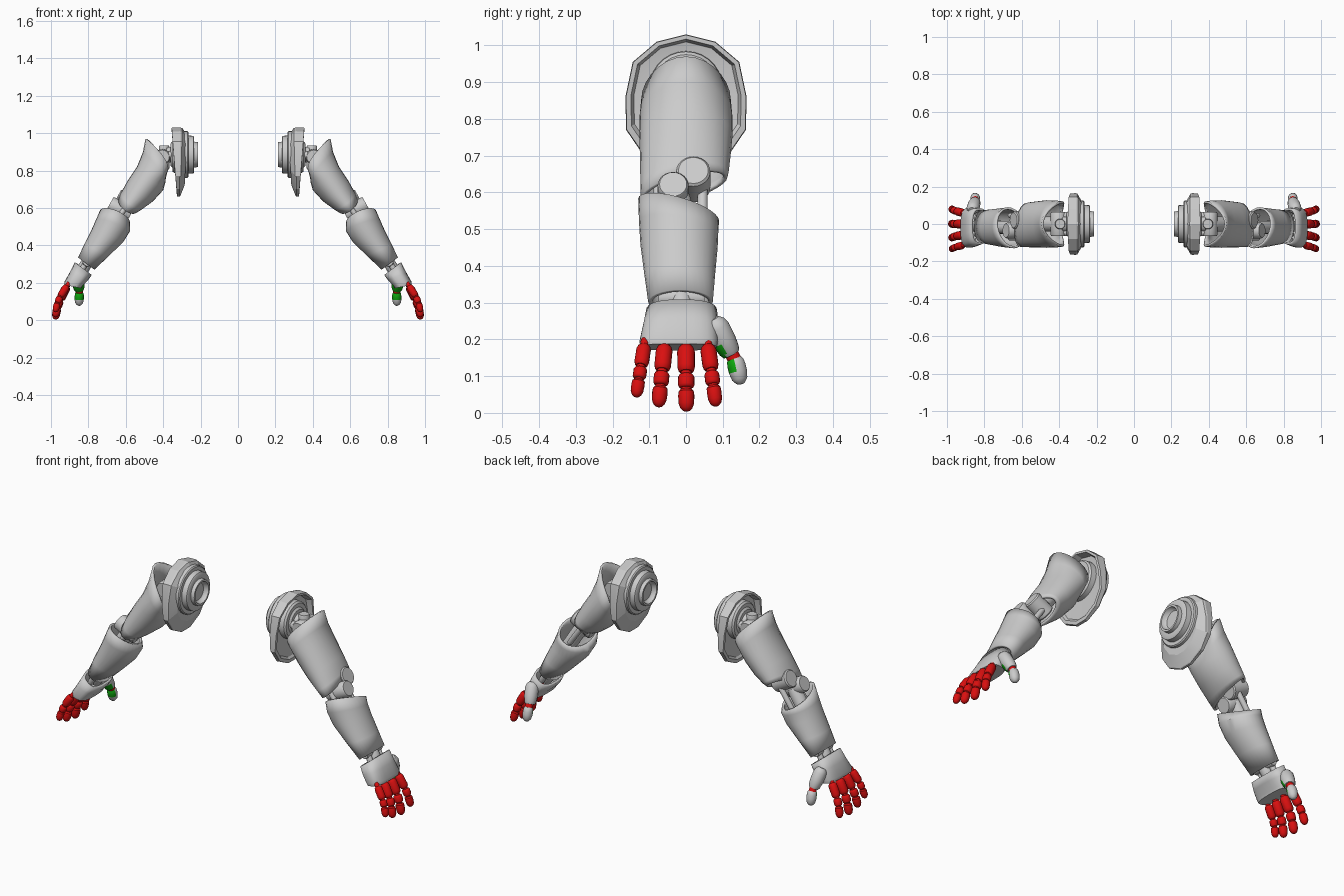
import bpy, bmesh, math
from mathutils import Vector

if "Cube" in bpy.data.objects:
    bpy.data.objects.remove(bpy.data.objects["Cube"])


def material(name, rgb):
    m = bpy.data.materials.new(name)
    m.use_nodes = True
    m.diffuse_color = (*rgb, 1)
    m.node_tree.nodes["Principled BSDF"].inputs["Base Color"].default_value = (*rgb, 1)
    return m


GREY = material("light_grey", (0.6, 0.6, 0.6))
RED = material("red", (0.7, 0.005, 0.005))
GREEN = material("green", (0.005, 0.4, 0.005))


def loft(bm, rings, cap_start=True, cap_end=True):
    """Skin a list of equal-length point rings."""
    rows = [[bm.verts.new(p) for p in ring] for ring in rings]
    n = len(rows[0])
    for a, b in zip(rows, rows[1:]):
        for i in range(n):
            j = (i + 1) % n
            bm.faces.new((a[i], a[j], b[j], b[i]))
    if cap_start:
        bm.faces.new(rows[0][::-1])
    if cap_end:
        bm.faces.new(rows[-1])


def lathe(bm, p0, p1, profile, n=20):
    """Turn (fraction along axis, radius) pairs about the axis p0-p1."""
    p0, p1 = Vector(p0), Vector(p1)
    q = (p1 - p0).to_track_quat('Z', 'Y')
    rings = []
    for t, r in profile:
        c = p0.lerp(p1, t)
        rings.append([c + q @ Vector((r * math.cos(k * math.tau / n),
                                      r * math.sin(k * math.tau / n), 0)) for k in range(n)])
    loft(bm, rings)


def rod(bm, p0, p1, r, n=20):
    lathe(bm, p0, p1, [(0, r * 0.88), (0.06, r), (0.94, r), (1, r * 0.88)], n)


def section(outer, inner, w, yc=0, slant=0, bulge=(0, 0), n=28, power=2):
    """Oval between two (x, z) points; slant shifts it along the arm with y."""
    pts = []
    for k in range(n):
        a = k * math.tau / n
        c = math.copysign(abs(math.cos(a)) ** (2 / power), math.cos(a))
        s = math.copysign(abs(math.sin(a)) ** (2 / power), math.sin(a))
        mx, mz = (outer[0] + inner[0]) / 2, (outer[1] + inner[1]) / 2
        dx, dz = (outer[0] - inner[0]) / 2, (outer[1] - inner[1]) / 2
        pts.append(Vector((mx + c * dx + s * s * bulge[0] - 0.55 * slant * w * s,
                           yc + s * w,
                           mz + c * dz + s * s * bulge[1] + slant * w * s)))
    return pts


def finish(name, bm, mats=(GREY,), angle=35, rule=None, thick=0):
    """Make a mirrored object out of one side's mesh."""
    bmesh.ops.recalc_face_normals(bm, faces=bm.faces[:])
    bm.normal_update()
    if rule:
        for f in bm.faces:
            f.material_index = rule(f.normal, f.calc_center_median())
    me = bpy.data.meshes.new(name)
    bm.to_mesh(me)
    bm.free()
    for m in mats:
        me.materials.append(m)
    for p in me.polygons:
        p.use_smooth = True
    me.set_sharp_from_angle(angle=math.radians(angle))
    ob = bpy.data.objects.new(name, me)
    bpy.context.scene.collection.objects.link(ob)
    if thick:
        s = ob.modifiers.new("shell", 'SOLIDIFY')
        s.thickness = thick
        s.offset = -1
    mir = ob.modifiers.new("both_arms", 'MIRROR')
    mir.use_mirror_merge = False
    return ob


def shell(name, sections, thick=0.012, cap_end=False):
    bm = bmesh.new()
    loft(bm, sections, False, cap_end)
    return finish(name, bm, thick=thick)


# Shoulder plate: angular bowl, tapering to the bottom
half = [(0.035, 0.66), (0.115, 0.70), (0.163, 0.77), (0.165, 0.86), (0.145, 0.955), (0.08, 1.01)]
outline = half + [(0, 1.03)] + [(-y, z) for y, z in reversed(half)]
CZ = 0.885


def plate_ring(x_top, x_low, scale):
    ring = []
    for y, z in outline:
        h = (z - 0.66) / 0.37
        ring.append(Vector((x_low + (x_top - x_low) * h, y * scale, CZ + (z - CZ) * scale)))
    return ring


bm = bmesh.new()
loft(bm, [plate_ring(0.272, 0.285, 0.72), plate_ring(0.298, 0.308, 0.98),
          plate_ring(0.310, 0.312, 1), plate_ring(0.355, 0.326, 0.99),
          plate_ring(0.355, 0.328, 0.91), plate_ring(0.318, 0.32, 0.86),
          plate_ring(0.310, 0.318, 0.6)])
finish("shoulder_plate", bm, angle=15)

# Stepped rings on the inner side, with a recessed centre
bm = bmesh.new()
lathe(bm, (0.21, 0, CZ), (0.31, 0, CZ),
      [(0.28, 0.045), (0.22, 0.052), (0.05, 0.057), (0.05, 0.067), (0.24, 0.069), (0.24, 0.094),
       (0.28, 0.100), (0.55, 0.102), (0.55, 0.120), (0.6, 0.125), (0.95, 0.127)], 32)
finish("shoulder_rings", bm)

# Shoulder joint on the outer side
bm = bmesh.new()
lathe(bm, (0.30, 0, CZ), (0.36, 0, CZ), [(0, 0.1), (0.7, 0.098), (0.85, 0.09), (0.85, 0.07), (1, 0.06)], 28)
rod(bm, (0.35, 0, CZ), (0.385, 0, CZ), 0.042)
for y in (-0.045, 0.045):
    rod(bm, (0.35, y, CZ), (0.42, y, 0.875), 0.02)
rod(bm, (0.395, 0, 0.935), (0.395, 0, 0.805), 0.028)
rod(bm, (0.405, -0.065, 0.872), (0.405, 0.065, 0.872), 0.042)
finish("shoulder_joint", bm)

# Arm bones inside the shells
bm = bmesh.new()
rod(bm, (0.41, 0, 0.87), (0.605, 0, 0.61), 0.04)
rod(bm, (0.63, -0.02, 0.59), (0.80, -0.015, 0.325), 0.035)
finish("arm_bones", bm)

# Upper arm shell
shell("upper_arm", [
    section((0.495, 0.97), (0.39, 0.775), 0.122, 0, 0, (-0.058, -0.02)),
    section((0.508, 0.90), (0.387, 0.74), 0.126, 0, 0, (-0.025, -0.01)),
    section((0.54, 0.82), (0.40, 0.695), 0.127),
    section((0.59, 0.745), (0.455, 0.635), 0.123, -0.002, 0.06),
    section((0.626, 0.68), (0.51, 0.595), 0.12, -0.004, 0.15),
    section((0.638, 0.65), (0.54, 0.578), 0.118, -0.005, 0.24)])

# Elbow: two crosswise drums and side links
bm = bmesh.new()
for x, y, z, r, w in ((0.63, -0.035, 0.592, 0.042, 0.055), (0.60, 0.02, 0.635, 0.046, 0.045)):
    rod(bm, (x - w, y, z - w * 0.55), (x + w, y, z + w * 0.55), r, 24)
for y in (-0.075, 0.045):
    rod(bm, (0.575, y, 0.64), (0.665, y, 0.51), 0.014)
finish("elbow_joint", bm)

# Forearm shell
shell("forearm", [
    section((0.737, 0.588), (0.58, 0.518), 0.11, -0.02, -0.27),
    section((0.758, 0.54), (0.578, 0.475), 0.108, -0.02, -0.12),
    section((0.782, 0.485), (0.612, 0.42), 0.105, -0.019, -0.04),
    section((0.822, 0.405), (0.69, 0.343), 0.096, -0.017),
    section((0.855, 0.335), (0.768, 0.27), 0.088, -0.015)])

# Wrist joint
bm = bmesh.new()
rod(bm, (0.805, -0.075, 0.313), (0.805, 0.05, 0.313), 0.027)
rod(bm, (0.79, -0.012, 0.335), (0.85, -0.012, 0.24), 0.032)
for y in (-0.055, 0.03):
    rod(bm, (0.80, y, 0.33), (0.845, y, 0.25), 0.015)
finish("wrist_joint", bm)

# Palm, closed at the knuckles
shell("palm", [
    section((0.872, 0.309), (0.782, 0.242), 0.097, -0.012, power=2.6),
    section((0.90, 0.255), (0.802, 0.213), 0.102, -0.016, power=2.8),
    section((0.928, 0.205), (0.832, 0.182), 0.107, -0.02, power=3),
    section((0.928, 0.188), (0.838, 0.17), 0.103, -0.02, power=3)], 0.012, True)

# Fingers: three rounded segments over a thin core
SEGMENT = [(0, 0.65), (0.06, 0.85), (0.2, 1), (0.8, 1), (0.94, 0.88), (1, 0.7)]
TIP = [(0, 0.7), (0.1, 0.95), (0.3, 1), (0.65, 0.95), (0.85, 0.75), (0.96, 0.45), (1, 0.2)]
fingers = [("little", -0.112, -0.136, 0.043, 0.020), ("ring", -0.057, -0.075, 0.016, 0.023),
           ("middle", 0.0, 0.001, 0.004, 0.024), ("index", 0.058, 0.082, 0.018, 0.022)]
for label, y0, y1, z1, r in fingers:
    def at(t):
        return Vector((0.908 + 0.07 * t + 0.012 * math.sin(math.pi * t),
                       y0 + (y1 - y0) * t, 0.192 + (z1 - 0.192) * t))
    bm = bmesh.new()
    for a, b, profile, k in ((0.06, 0.43, SEGMENT, 1), (0.46, 0.66, SEGMENT, 0.92), (0.68, 1, TIP, 0.92)):
        lathe(bm, at(a), at(b), [(t, r * k * s) for t, s in profile], 16)
    for a, b in ((-0.05, 0.2), (0.3, 0.55), (0.55, 0.8)):
        rod(bm, at(a), at(b), r * 0.6, 12)
    finish(label + "_finger", bm, (RED,))

# Thumb: grey with green pads on the side facing the fingers
bm = bmesh.new()
lathe(bm, (0.866, 0.072, 0.255), (0.848, 0.123, 0.16),
      [(t, 0.034 * s) for t, s in ((0, 0.55), (0.1, 0.85), (0.25, 1), (0.62, 0.98), (0.9, 0.85), (1, 0.7))])
finish("thumb_base", bm, (GREY, GREEN), rule=lambda n, c: int(n.y < -0.2 and c.z < 0.195))

bm = bmesh.new()
lathe(bm, (0.848, 0.132, 0.15), (0.85, 0.15, 0.078),
      [(t, 0.025 * s) for t, s in ((0, 0.7), (0.1, 0.92), (0.3, 1), (0.52, 1), (0.8, 0.85), (0.95, 0.5), (1, 0.25))])
finish("thumb_tip", bm, (GREY, GREEN), rule=lambda n, c: int(n.y < -0.2 and c.z > 0.11))

bm = bmesh.new()
rod(bm, (0.848, 0.118, 0.172), (0.849, 0.136, 0.138), 0.019, 16)
finish("thumb_joint", bm, (RED,))
